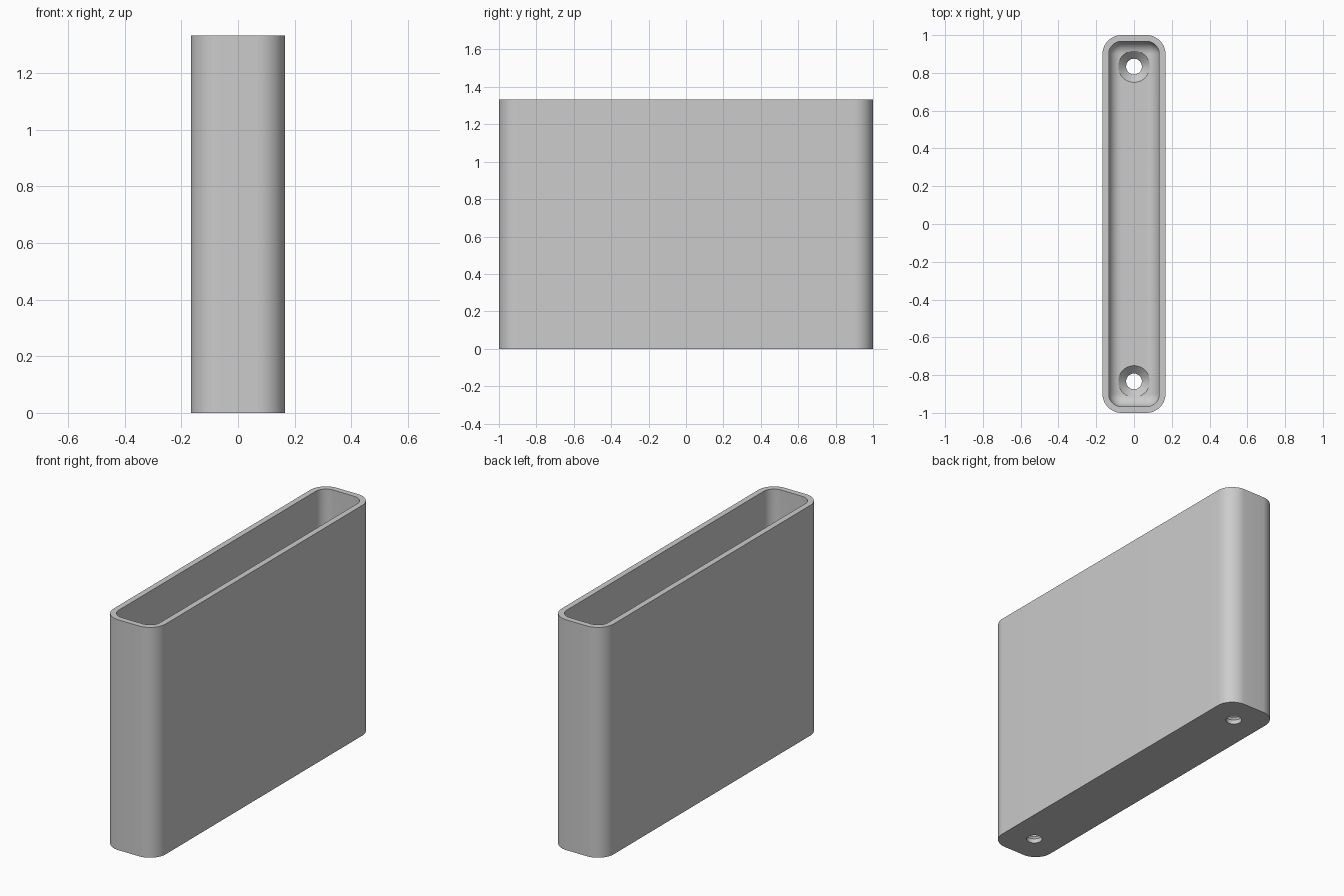
import bpy
import bmesh
from math import cos, sin, pi

if "Cube" in bpy.data.objects:
    bpy.data.objects.remove(bpy.data.objects["Cube"])

HALF_X, HALF_Y, HEIGHT = 1 / 6, 1.0, 4 / 3
CORNER, WALL, FLOOR = 0.1, 1 / 30, 1 / 15
HOLE_Y, HOLE_R, SINK_R = 5 / 6, 1 / 24, 1 / 12
STEPS = 12

grey = bpy.data.materials.new("light grey")
grey.use_nodes = True
colour = (0.6, 0.6, 0.6, 1)
grey.diffuse_color = colour
grey.node_tree.nodes["Principled BSDF"].inputs["Base Color"].default_value = colour


def make_object(name, bm):
    bmesh.ops.remove_doubles(bm, verts=bm.verts, dist=1e-5)
    bmesh.ops.recalc_face_normals(bm, faces=bm.faces)
    mesh = bpy.data.meshes.new(name)
    bm.to_mesh(mesh)
    bm.free()
    mesh.materials.append(grey)
    obj = bpy.data.objects.new(name, mesh)
    bpy.context.collection.objects.link(obj)
    return obj


def loft(bm, rings):
    """Join rings of points in order and cap both ends."""
    loops = [[bm.verts.new(p) for p in ring] for ring in rings]
    for a, b in zip(loops, loops[1:]):
        for i in range(len(a)):
            j = (i + 1) % len(a)
            bm.faces.new((a[i], a[j], b[j], b[i]))
    bm.faces.new(loops[0])
    bm.faces.new(loops[-1])


def rounded_ring(inset, z):
    """Rounded rectangle, inset from the outer wall."""
    r = max(CORNER - inset, 0)
    cx, cy = HALF_X - inset - r, HALF_Y - inset - r
    points = []
    for k, (sx, sy) in enumerate([(1, 1), (-1, 1), (-1, -1), (1, -1)]):
        for i in range(STEPS + 1):
            a = (k + i / STEPS) * pi / 2
            points.append((sx * cx + r * cos(a), sy * cy + r * sin(a), z))
    return points


def circle_ring(y, r, z, count=48):
    return [(r * cos(2 * pi * i / count), y + r * sin(2 * pi * i / count), z)
            for i in range(count)]


# Open case: outer wall, rim, inner wall, then a rounded fillet into the floor
fillet = CORNER - WALL
rings = [rounded_ring(0, 0), rounded_ring(0, HEIGHT), rounded_ring(WALL, HEIGHT)]
for i in range(STEPS + 1):
    a = i / STEPS * pi / 2
    rings.append(rounded_ring(WALL + fillet * (1 - cos(a)),
                              FLOOR + fillet * (1 - sin(a))))
bm = bmesh.new()
loft(bm, rings)
case = make_object("case", bm)

# Countersunk screw holes through the floor
bm = bmesh.new()
for y in (-HOLE_Y, HOLE_Y):
    loft(bm, [circle_ring(y, HOLE_R, -0.1),
              circle_ring(y, HOLE_R, FLOOR - (SINK_R - HOLE_R)),
              circle_ring(y, SINK_R, FLOOR),
              circle_ring(y, SINK_R, FLOOR + 0.2)])
cutter = make_object("screw_hole_cutter", bm)
cutter.hide_render = True

cut = case.modifiers.new("screw_holes", "BOOLEAN")
cut.operation = "DIFFERENCE"
cut.solver = "EXACT"
cut.object = cutter

bpy.ops.object.select_all(action="DESELECT")
case.select_set(True)
bpy.context.view_layer.objects.active = case
bpy.ops.object.modifier_apply(modifier=cut.name)
bpy.data.objects.remove(cutter)
bpy.ops.object.shade_smooth_by_angle(angle=pi / 6)
